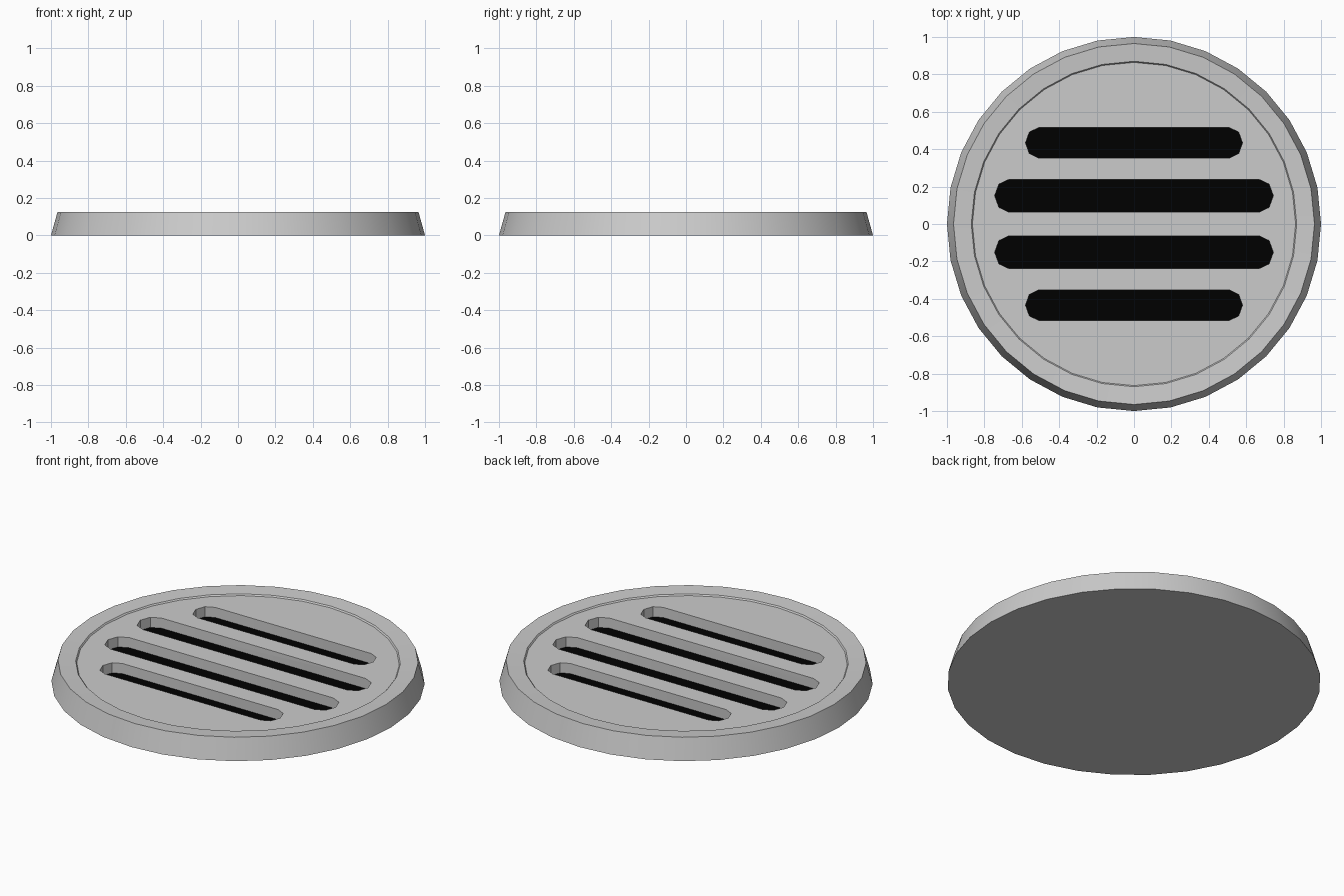
import bpy, bmesh
from math import cos, sin, pi, radians

if "Cube" in bpy.data.objects:
    bpy.data.objects.remove(bpy.data.objects["Cube"])

SIDES = 32
FLOOR_Z = 0.05


def make_object(name, bm):
    bmesh.ops.recalc_face_normals(bm, faces=bm.faces)
    mesh = bpy.data.meshes.new(name)
    bm.to_mesh(mesh)
    bm.free()
    obj = bpy.data.objects.new(name, mesh)
    bpy.context.collection.objects.link(obj)
    return obj


def activate(obj):
    bpy.ops.object.select_all(action='DESELECT')
    obj.select_set(True)
    bpy.context.view_layer.objects.active = obj


def add_slot(bm, y, half_len, half_wid, end):
    # long slot with faceted round ends
    pts = []
    for side, start in ((1, -pi / 2), (-1, pi / 2)):
        for i in range(5):
            a = start + i * pi / 4
            pts.append((side * (half_len - end) + end * cos(a), y + half_wid * sin(a)))
    low = [bm.verts.new((px, py, FLOOR_Z)) for px, py in pts]
    top = [bm.verts.new((px, py, 0.2)) for px, py in pts]
    bm.faces.new(low[::-1])
    bm.faces.new(top)
    for i in range(len(pts)):
        j = (i + 1) % len(pts)
        bm.faces.new((low[i], low[j], top[j], top[i]))


# Drain cover: tapered wall, raised sloping rim, recessed panel
profile = [(1.0, 0.0), (0.965, 0.125), (0.87, 0.118), (0.864, 0.11)]
bm = bmesh.new()
rings = [[bm.verts.new((r * cos(2 * pi * i / SIDES), r * sin(2 * pi * i / SIDES), z))
          for i in range(SIDES)] for r, z in profile]
for a, b in zip(rings, rings[1:]):
    for i in range(SIDES):
        j = (i + 1) % SIDES
        bm.faces.new((a[i], a[j], b[j], b[i]))
bm.faces.new(rings[0][::-1])
bm.faces.new(rings[-1])
cover = make_object("drain_cover", bm)

# Slot cutter: two long middle slots, two shorter outer ones
bm = bmesh.new()
for s in (1, -1):
    add_slot(bm, s * 0.151, 0.745, 0.088, 0.078)
    add_slot(bm, s * 0.434, 0.58, 0.081, 0.07)
cutter = make_object("slot_cutter", bm)

# Cut the slots
mod = cover.modifiers.new("slots", 'BOOLEAN')
mod.operation = 'DIFFERENCE'
mod.solver = 'EXACT'
mod.object = cutter
activate(cover)
bpy.ops.object.modifier_apply(modifier=mod.name)
bpy.data.objects.remove(cutter)

# Black slot floors
grey = bpy.data.materials.new("metal_grey")
grey.diffuse_color = (0.8, 0.8, 0.8, 1)
grey.use_nodes = True
grey.node_tree.nodes["Principled BSDF"].inputs["Base Color"].default_value = grey.diffuse_color
black = bpy.data.materials.new("slot_black")
black.diffuse_color = (0.0, 0.0, 0.0, 1)
black.use_nodes = True
black.node_tree.nodes["Principled BSDF"].inputs["Base Color"].default_value = black.diffuse_color
cover.data.materials.clear()
cover.data.materials.append(None)
cover.data.materials.append(black)
bpy.data.materials.remove(grey)
for p in cover.data.polygons:
    on_floor = p.normal.z > 0.9 and abs(p.center.z - FLOOR_Z) < 0.005
    p.material_index = 1 if on_floor else 0

activate(cover)
bpy.ops.object.shade_smooth_by_angle(angle=radians(30))
